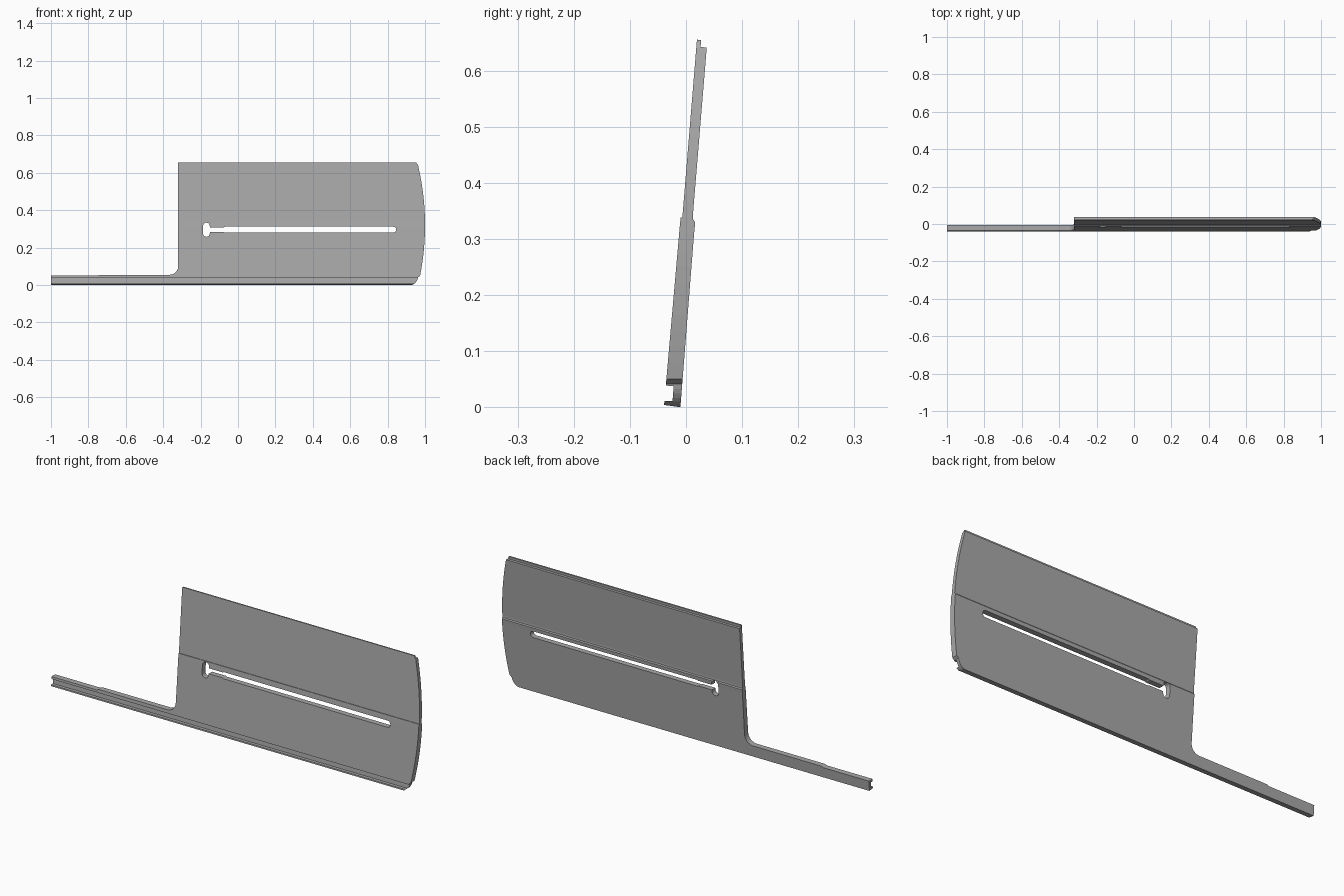
import bpy, bmesh, math

cube = bpy.data.objects.get("Cube")
if cube:
    bpy.data.objects.remove(cube, do_unlink=True)

grey = bpy.data.materials.new("plain grey")
grey.use_nodes = True
colour = (0.4, 0.4, 0.4, 1)
grey.diffuse_color = colour
grey.node_tree.nodes["Principled BSDF"].inputs["Base Color"].default_value = colour


def prism(name, points, place, sweep):
    """Extrude a closed 2D outline into a solid."""
    bm = bmesh.new()
    face = bm.faces.new([bm.verts.new(place(a, b)) for a, b in points])
    ext = bmesh.ops.extrude_face_region(bm, geom=[face])
    verts = [v for v in ext["geom"] if isinstance(v, bmesh.types.BMVert)]
    bmesh.ops.translate(bm, verts=verts, vec=sweep)
    bmesh.ops.recalc_face_normals(bm, faces=bm.faces)
    mesh = bpy.data.meshes.new(name)
    bm.to_mesh(mesh)
    bm.free()
    mesh.materials.append(grey)
    ob = bpy.data.objects.new(name, mesh)
    bpy.context.collection.objects.link(ob)
    return ob


def arc(cx, cz, rx, rz, start, end, steps=8):
    angles = [math.radians(start + (end - start) * i / steps) for i in range(steps + 1)]
    return [(cx + rx * math.cos(a), cz + rz * math.sin(a)) for a in angles]


def front_cutter(name, points):
    ob = prism(name, points, lambda x, z: (x, -0.2, z), (0, 0.4, 0))
    ob.hide_render = True
    return ob


# Leaning cross-section with front groove, bottom lip, middle crease and top rebate
section = [(-0.01, 0), (-0.039, 0.004), (-0.0385, 0.011), (-0.024, 0.0115),
           (-0.022, 0.0375), (-0.036, 0.0385), (-0.0115, 0.318), (-0.0095, 0.338),
           (-0.0065, 0.338), (0.0195, 0.655), (0.027, 0.6545), (0.026, 0.642),
           (0.037, 0.641), (0.0125, 0.345), (0.0125, 0.335), (0.0165, 0.33),
           (0.0143, 0.308)]
plate = prism("grooved_plate_with_handle", section, lambda y, z: (-1, y, z), (2, 0, 0))

# Front silhouette: long thin handle, inner fillet, bowed right edge
outline = [(-1.1, -0.1), (-1.1, 0.05), (-0.75, 0.05), (-0.74, 0.055)]
outline += arc(-0.365, 0.1, 0.045, 0.045, -90, 0)
outline += [(-0.32, 0.65), (-0.315, 0.7), (0.95, 0.7), (0.955, 0.652), (0.963, 0.64)]
for i in range(21):
    z = 0.625 - 0.575 * i / 20
    outline.append((1 - 0.035 * ((z - 0.32) / 0.31) ** 2, z))
outline += arc(0.915, 0.05, 0.048, 0.052, -10, -90)
outline.append((0.915, -0.1))

# Long slot with a rounded keyhole at its left end
slot = arc(0.83, 0.296, 0.016, 0.016, -90, 90)
slot += [(-0.07, 0.312), (-0.075, 0.309), (-0.151, 0.309)]
slot += arc(-0.169, 0.316, 0.018, 0.018, 0, 180)
slot += arc(-0.169, 0.276, 0.018, 0.018, 180, 360)
slot += [(-0.151, 0.283), (-0.075, 0.283), (-0.07, 0.28)]

cutters = [(front_cutter("silhouette_cutter", outline), "INTERSECT"),
           (front_cutter("slot_cutter", slot), "DIFFERENCE")]
for cutter, operation in cutters:
    mod = plate.modifiers.new(cutter.name, "BOOLEAN")
    mod.object = cutter
    mod.operation = operation
    mod.solver = "EXACT"

# Bake the cuts and drop the helpers
graph = bpy.context.evaluated_depsgraph_get()
baked = bpy.data.meshes.new_from_object(plate.evaluated_get(graph))
plate.modifiers.clear()
plate.data = baked
for cutter, operation in cutters:
    bpy.data.objects.remove(cutter, do_unlink=True)
